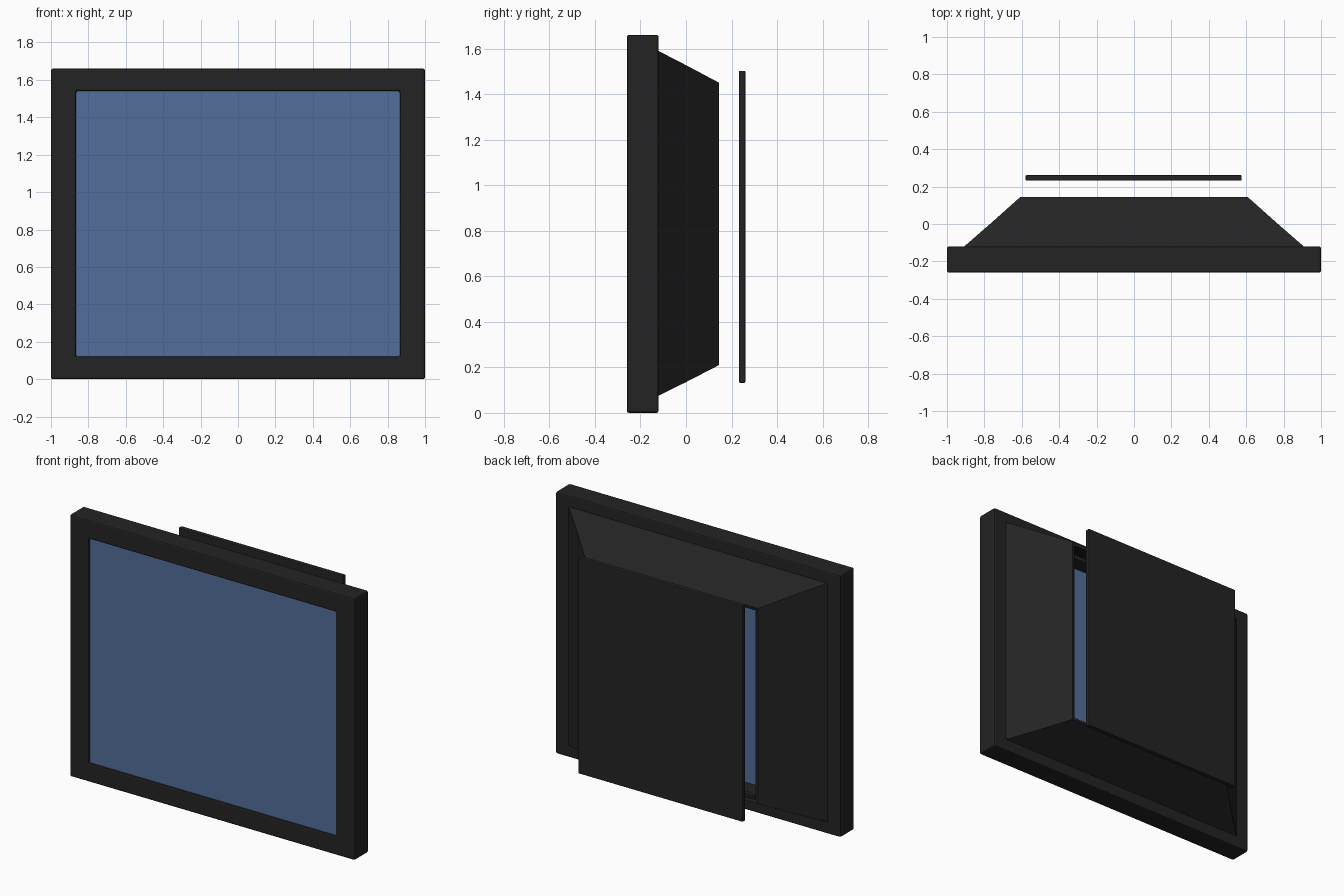
import bpy, bmesh

if "Cube" in bpy.data.objects:
    bpy.data.objects.remove(bpy.data.objects["Cube"])


def material(name, rgb):
    m = bpy.data.materials.new(name)
    m.diffuse_color = (*rgb, 1)
    m.use_nodes = True
    m.node_tree.nodes["Principled BSDF"].inputs["Base Color"].default_value = m.diffuse_color
    return m


BLACK = material("charcoal plastic", (0.017, 0.017, 0.017))
BLUE = material("screen blue", (0.084, 0.156, 0.328))


def finish(name, bm, mat, bevel=0):
    bmesh.ops.recalc_face_normals(bm, faces=bm.faces)
    me = bpy.data.meshes.new(name)
    bm.to_mesh(me)
    bm.free()
    me.materials.append(mat)
    ob = bpy.data.objects.new(name, me)
    bpy.context.collection.objects.link(ob)
    if bevel:
        mod = ob.modifiers.new("soft_edges", "BEVEL")
        mod.width = bevel
        mod.segments = 2
        mod.limit_method = 'ANGLE'
    return ob


def box(name, x0, x1, y0, y1, z0, z1, mat, bevel=0):
    bm = bmesh.new()
    bmesh.ops.create_cube(bm, size=1)
    for v in bm.verts:
        v.co = ((x0 + x1) / 2 + v.co.x * (x1 - x0),
                (y0 + y1) / 2 + v.co.y * (y1 - y0),
                (z0 + z1) / 2 + v.co.z * (z1 - z0))
    return finish(name, bm, mat, bevel)


def ring(name, loops, mat, bevel=0):
    """Closed tube through rectangles given as (half width, y, low z, high z)."""
    bm = bmesh.new()
    rows = [[bm.verts.new(c) for c in ((-w, y, a), (w, y, a), (w, y, b), (-w, y, b))]
            for w, y, a, b in loops]
    for i, row in enumerate(rows):
        nxt = rows[(i + 1) % len(rows)]
        for k in range(4):
            j = (k + 1) % 4
            bm.faces.new((row[k], row[j], nxt[j], nxt[k]))
    return finish(name, bm, mat, bevel)


# Front bezel with open centre
ring("bezel", [(1.0, -0.26, 0, 1.66), (1.0, -0.12, 0, 1.66),
               (0.865, -0.12, 0.12, 1.54), (0.865, -0.26, 0.12, 1.54)], BLACK, 0.01)

# Screen sitting almost flush in the bezel
box("screen", -0.867, 0.867, -0.25, -0.215, 0.118, 1.542, BLUE)

# Tapering rear housing, a thin shell open at the back
ring("rear_housing", [(0.91, -0.122, 0.075, 1.59), (0.77, 0.0, 0.135, 1.527),
                      (0.607, 0.145, 0.21, 1.45), (0.587, 0.14, 0.23, 1.43),
                      (0.75, -0.01, 0.155, 1.507), (0.88, -0.122, 0.10, 1.565)], BLACK)

# Detached back cover
box("back_cover", -0.58, 0.575, 0.232, 0.261, 0.132, 1.502, BLACK, 0.005)
